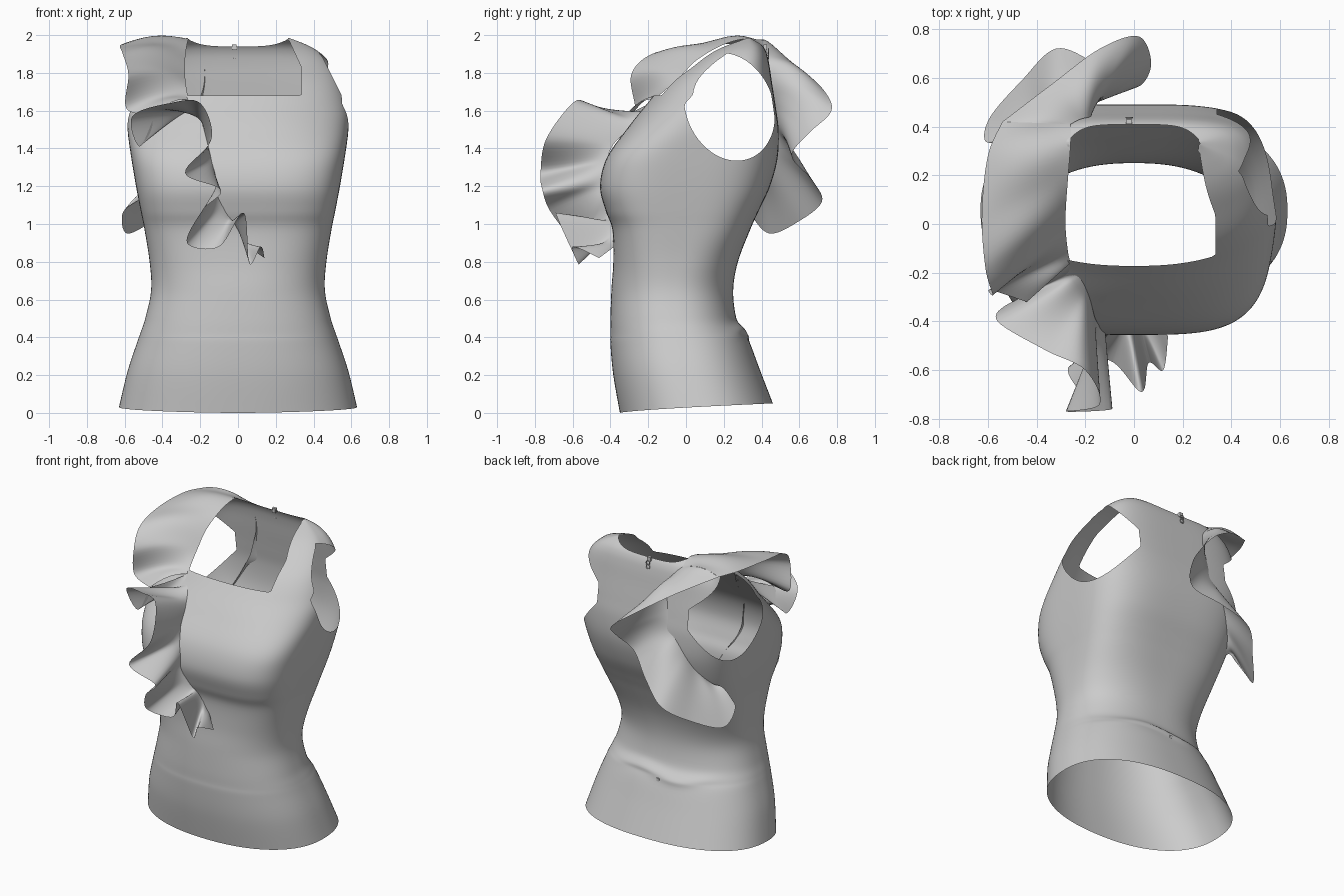
import bpy, bmesh, math
from mathutils import Vector

if "Cube" in bpy.data.objects:
    bpy.data.objects.remove(bpy.data.objects["Cube"])


def spline(rows, steps):
    """Catmull-Rom through rows of equal length."""
    out, n = [], len(rows)
    for i in range(n - 1):
        p0, p1, p2, p3 = (rows[min(max(k, 0), n - 1)] for k in (i - 1, i, i + 1, i + 2))
        for s in range(steps + (i == n - 2)):
            t = s / steps
            out.append([0.5 * (2 * b + (c - a) * t + (2 * a - 5 * b + 4 * c - d) * t * t
                               + (3 * b - a - 3 * c + d) * t ** 3)
                        for a, b, c, d in zip(p0, p1, p2, p3)])
    return out


def grid(bm, rows, closed):
    vs = [[bm.verts.new(p) for p in r] for r in rows]
    n = len(vs[0])
    for a, b in zip(vs, vs[1:]):
        for j in range(n if closed else n - 1):
            k = (j + 1) % n
            bm.faces.new((a[j], a[k], b[k], b[j]))


def finish(bm, name):
    me = bpy.data.meshes.new(name)
    bm.to_mesh(me)
    bm.free()
    me.shade_smooth()
    ob = bpy.data.objects.new(name, me)
    bpy.context.collection.objects.link(ob)
    return ob


def clip(bm, keep):
    """Cut the mesh along keep(p) = 0 and drop the negative side."""
    fresh = set()
    for e in list(bm.edges):
        a, b = e.verts
        if (keep(a.co) < 0) == (keep(b.co) < 0):
            continue
        lo, hi = (a.co.copy(), b.co.copy()) if keep(a.co) < 0 else (b.co.copy(), a.co.copy())
        for _ in range(16):
            mid = (lo + hi) / 2
            if keep(mid) < 0:
                lo = mid
            else:
                hi = mid
        v = bmesh.utils.edge_split(e, a, 0.5)[1]
        v.co = hi
        fresh.add(v)
    for f in list(bm.faces):
        cut = [v for v in f.verts if v in fresh]
        if len(cut) == 2:
            bmesh.utils.face_split(f, cut[0], cut[1])
    dead = [v for v in bm.verts if v not in fresh and keep(v.co) < 0]
    bmesh.ops.delete(bm, geom=dead, context='VERTS')


def ease(v, lo, hi):
    t = min(1, max(0, (v - lo) / (hi - lo)))
    return t * t * (3 - 2 * t)


# Bodice sections: height, half width, front y, back y
sections = [
    (0, .63, -.35, .46), (.2, .585, -.385, .39), (.36, .535, -.40, .335), (.42, .515, -.40, .30),
    (.5, .49, -.40, .265), (.65, .46, -.395, .25), (.8, .468, -.385, .275), (.97, .495, -.39, .34),
    (1.07, .515, -.425, .385), (1.2, .54, -.455, .445), (1.35, .565, -.42, .485), (1.5, .585, -.315, .49),
    (1.62, .585, -.22, .475), (1.75, .545, -.11, .455), (1.85, .49, .02, .44), (1.91, .43, .11, .425),
    (1.95, .36, .20, .40), (1.985, .27, .31, .35)]


def power(c, n):
    return math.copysign(abs(c) ** (2 / n), c)


rings = []
for z, w, yf, yb in spline(sections, 6):
    ring = []
    for j in range(160):
        a = 2 * math.pi * (j + .5) / 160
        # rounder hem, squarer bust and upper back
        n = 2.35 + 1.3 * ease(z, .6, 1.15) * (1 if a < math.pi else 1 - ease(z, 1.3, 1.65))
        x = w * power(math.cos(a), n)
        y = (yf + yb) / 2 + (yb - yf) / 2 * power(math.sin(a), n)
        if y > 0.1:  # crease across the lower back
            y += .018 * math.exp(-((z - .42 - .015 * math.sin(11 * x)) / .03) ** 2 - (x / .35) ** 4)
        hem = .05 * max(0, (y + .35) / .8) ** .7 * max(0, 1 - z / .6)
        ring.append((x, y, z + hem))
    rings.append(ring)


def armhole(p):
    cy = .23 - .14 * (p.z - 1.62)
    e = ((p.y - cy) / .237) ** 2 + ((p.z - 1.62) / .285) ** 2 - 1
    front = min(.55, .44 + .5 * (1.9 - p.z)) if p.z > 1.55 else .45
    limit = front + (.34 - front) * ease(p.y, .18, .38)
    return max(e, 8 * (limit - abs(p.x)))


def neckline(p):
    half = .335 - max(0, p.z - 1.83) * .46
    low = 1.68 if p.y < .3 else 1.94 + 8 * p.x ** 4
    return max(abs(p.x) - half, low - p.z)


bm = bmesh.new()
grid(bm, rings, True)
clip(bm, armhole)
clip(bm, neckline)
finish(bm, "bodice")


def ruffle(name, pairs, sag):
    """Ribbon from a seam line (first three) to a free wavy edge (last three)."""
    rows = []
    for i, r in enumerate(spline(pairs, 8)):
        a, b = Vector(r[:3]), Vector(r[3:])
        row = []
        for k in range(13):
            v = k / 12
            p = a.lerp(b, v)
            p.z += sag * math.sin(math.pi * v) + .006 * math.sin(i * .55) * v * (1 - v) * 4
            row.append(p)
        rows.append(row)
    bm = bmesh.new()
    grid(bm, rows, False)
    finish(bm, name)


# Front cascade, from the tail under the bust up to the neck corner
ruffle("front_ruffle", [
    (.05, -.38, .88, .14, -.46, .82), (.03, -.38, .91, .12, -.60, .88),
    (.01, -.385, .95, .06, -.57, .79), (-.02, -.39, 1.0, .03, -.69, 1.06),
    (-.05, -.41, 1.05, -.10, -.56, .88), (-.08, -.43, 1.1, -.27, -.59, .90),
    (-.11, -.44, 1.18, -.19, -.72, 1.07), (-.12, -.44, 1.26, -.09, -.76, 1.18),
    (-.14, -.42, 1.34, -.28, -.77, 1.27), (-.16, -.385, 1.42, -.14, -.74, 1.45),
    (-.18, -.31, 1.5, -.20, -.60, 1.64), (-.20, -.26, 1.56, -.36, -.52, 1.64),
    (-.22, -.22, 1.60, -.56, -.40, 1.57), (-.24, -.19, 1.63, -.52, -.33, 1.41),
    (-.26, -.16, 1.66, -.44, -.32, 1.58)], .0)

# Shoulder cap, from the neck corner over to the back
ruffle("shoulder_ruffle", [
    (-.26, -.16, 1.66, -.44, -.32, 1.58), (-.27, -.12, 1.70, -.59, -.27, 1.61),
    (-.28, -.03, 1.78, -.58, -.29, 1.79), (-.28, .06, 1.87, -.61, -.18, 1.90),
    (-.27, .2, 1.95, -.625, .04, 1.94), (-.26, .33, 1.98, -.60, .28, 1.955),
    (-.26, .41, 1.94, -.54, .42, 1.95)], .025)

# Back cascade, swinging towards the middle and then out to the side
ruffle("back_ruffle", [
    (-.26, .41, 1.94, -.54, .42, 1.95), (-.22, .43, 1.90, -.33, .58, 1.84),
    (-.18, .44, 1.84, -.14, .72, 1.72), (-.18, .45, 1.74, .02, .77, 1.60),
    (-.21, .46, 1.64, .07, .65, 1.48), (-.24, .47, 1.55, .0, .56, 1.36),
    (-.28, .47, 1.47, -.16, .66, 1.24), (-.32, .46, 1.39, -.32, .72, 1.12),
    (-.36, .43, 1.31, -.46, .59, 1.01), (-.40, .40, 1.24, -.59, .44, .95),
    (-.44, .36, 1.18, -.61, .34, 1.06), (-.46, .33, 1.14, -.52, .34, 1.13)], .03)

# Zip slider, pull and end stop on the centre back
for name, loc, size in (("zip_slider", (-.02, .42, 1.935), (.025, .02, .03)),
                        ("zip_end", (-.02, .325, .40), (.02, .015, .02))):
    bpy.ops.mesh.primitive_cube_add(size=1, location=loc)
    ob = bpy.context.object
    ob.name = name
    ob.scale = size
for i in range(2):
    bpy.ops.mesh.primitive_torus_add(location=(-.02, .437, 1.915 - .027 * i), rotation=(math.pi / 2, 0, 0),
                                     major_radius=.013, minor_radius=.003,
                                     major_segments=20, minor_segments=8)
    bpy.context.object.name = f"zip_pull_{i + 1}"
    bpy.ops.object.shade_smooth()
